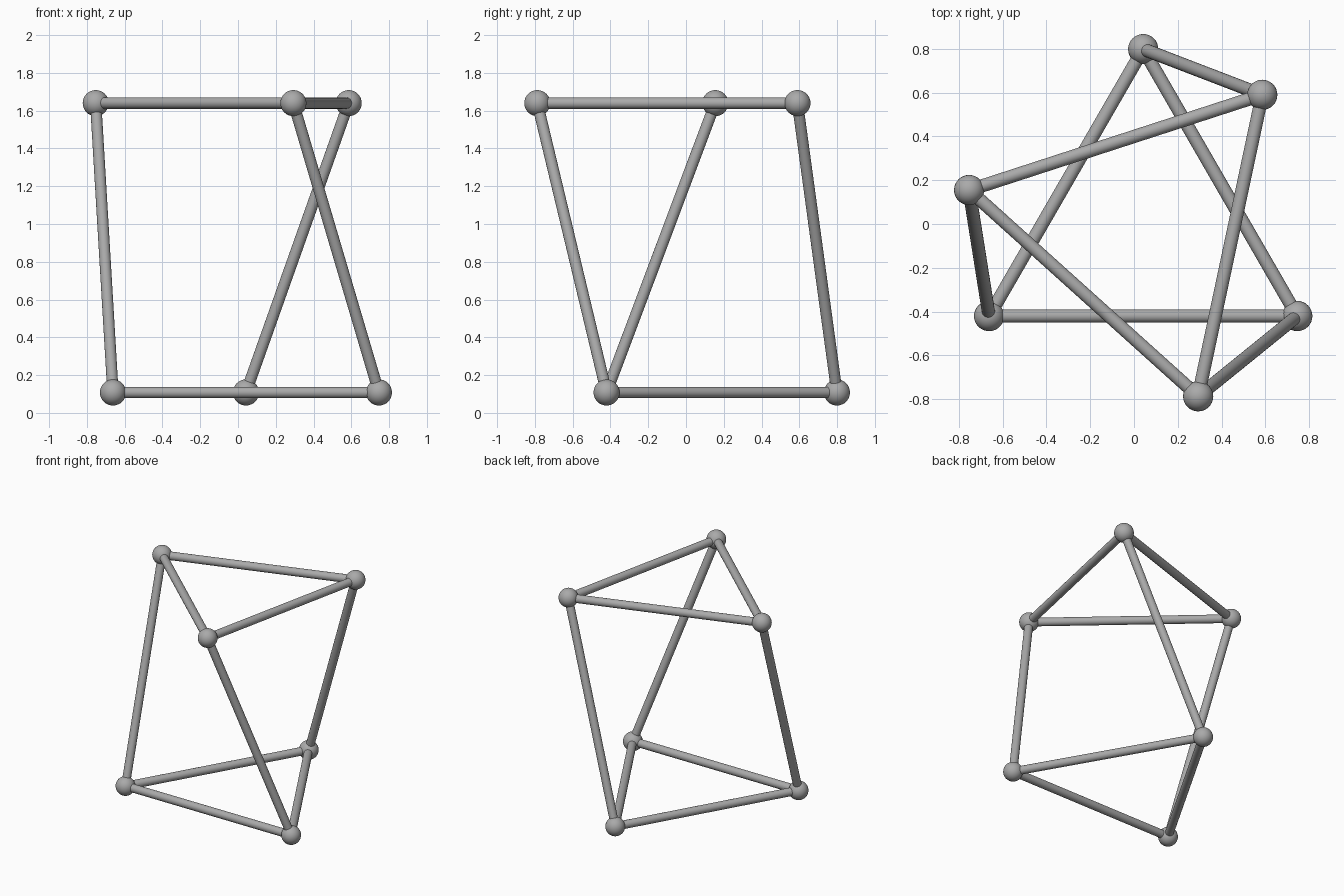
import bpy, math
from mathutils import Vector

if "Cube" in bpy.data.objects:
    bpy.data.objects.remove(bpy.data.objects["Cube"])

BALL_R, ROD_R = 0.069, 0.03
RING_R, CX, CY = 0.813, 0.042, -0.014
Z_LOW, Z_HIGH, TWIST = 0.108, 1.64, -42

grey = bpy.data.materials.new("grey")
grey.diffuse_color = (0.4, 0.4, 0.4, 1)
grey.use_nodes = True
grey.node_tree.nodes["Principled BSDF"].inputs["Base Color"].default_value = grey.diffuse_color


def finish(name):
    ob = bpy.context.object
    ob.name = name
    ob.data.materials.append(grey)
    bpy.ops.object.shade_smooth_by_angle(angle=math.radians(40))


def ring(z, turn):
    """Three corners of an equilateral triangle at height z."""
    angles = [math.radians(a + turn) for a in (90, 210, 330)]
    return [Vector((CX + RING_R * math.cos(a), CY + RING_R * math.sin(a), z)) for a in angles]


def ball(name, p):
    bpy.ops.mesh.primitive_uv_sphere_add(segments=32, ring_count=16, radius=BALL_R, location=p)
    finish(name)


def rod(name, a, b):
    d = b - a
    bpy.ops.mesh.primitive_cylinder_add(vertices=24, radius=ROD_R, depth=d.length,
                                        location=(a + b) / 2,
                                        rotation=d.to_track_quat('Z', 'Y').to_euler())
    finish(name)


# Lower triangle and twisted upper triangle, joined by three slanted struts
low, high = ring(Z_LOW, 0), ring(Z_HIGH, TWIST)
for i in range(3):
    j = (i + 1) % 3
    ball(f"lower_joint_{i + 1}", low[i])
    ball(f"upper_joint_{i + 1}", high[i])
    rod(f"lower_rod_{i + 1}", low[i], low[j])
    rod(f"upper_rod_{i + 1}", high[i], high[j])
    rod(f"slanted_strut_{i + 1}", low[i], high[i])
